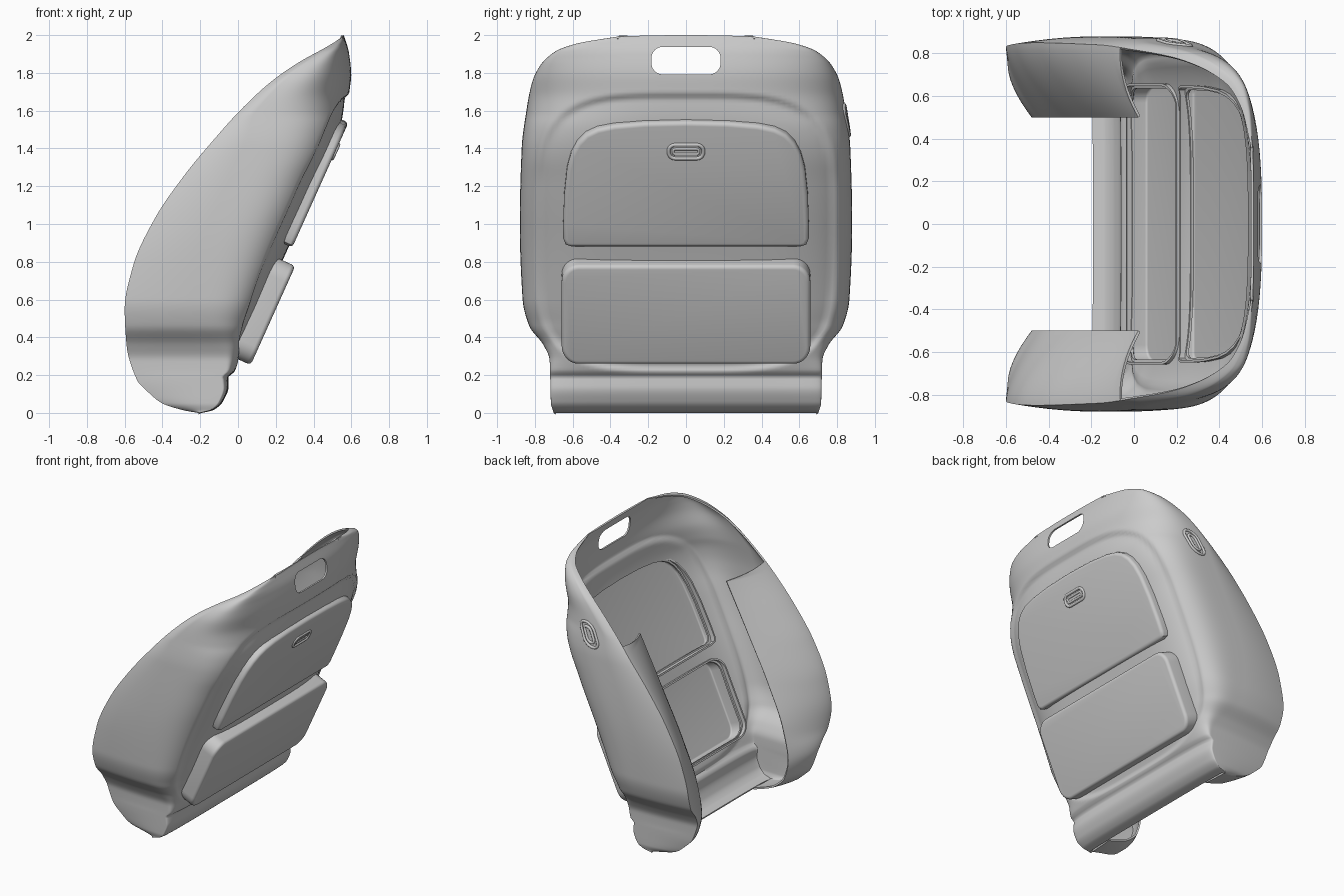
import bpy, bmesh, math
from mathutils import Vector

if "Cube" in bpy.data.objects:
    bpy.data.objects.remove(bpy.data.objects["Cube"])


def smooth(table):
    """Smooth curve through (z, value) pairs."""
    def f(z):
        n = len(table)
        i = max(0, min(n - 2, sum(1 for p in table if p[0] <= z) - 1))
        sl = lambda k: (table[k + 1][1] - table[k][1]) / (table[k + 1][0] - table[k][0])

        def tan(k):
            if k == 0:
                return sl(0)
            if k == n - 1:
                return sl(n - 2)
            a, b = sl(k - 1), sl(k)
            return 0 if a * b <= 0 else 2 * a * b / (a + b)
        (z0, v0), (z1, v1) = table[i], table[i + 1]
        h = z1 - z0
        t = max(0, min(1, (z - z0) / h))
        return ((2*t**3 - 3*t*t + 1) * v0 + (t**3 - 2*t*t + t) * h * tan(i)
                + (3*t*t - 2*t**3) * v1 + (t**3 - t*t) * h * tan(i + 1))
    return f


# Side profile: back line, front rim, half width, corner depth, corner squareness, flap edge
back = smooth([(0, -.19), (.015, -.13), (.06, -.08), (.14, -.05), (.19, -.05), (.215, -.02),
               (.25, 0), (.5, .12), (.84, .273), (1.2, .435), (1.5, .56), (1.6, .58),
               (1.7, .59), (1.8, .6), (1.9, .59), (2, .56)])
front = smooth([(0, -.21), (.012, -.28), (.05, -.4), (.1, -.465), (.175, -.535), (.36, -.59),
                (.55, -.6), (.78, -.555), (1.03, -.44), (1.25, -.29), (1.45, -.125), (1.6, .01),
                (1.75, .17), (1.87, .33), (1.95, .465), (2, .555)])
width = smooth([(0, .7), (.05, .715), (.28, .722), (.36, .755), (.46, .83), (.6, .865), (1, .88),
                (1.4, .87), (1.6, .845), (1.75, .815), (1.85, .77), (1.93, .69), (1.97, .58), (2, .36)])
corner = smooth([(0, .02), (.2, .05), (.3, .12), (.5, .35), (1, .5), (2, .5)])
square = smooth([(0, 4), (1.3, 4.1), (1.5, 3.6), (1.7, 2.8), (2, 2.7)])
flap_edge = smooth([(0, -.2), (.06, -.36), (.15, -.45), (.28, -.48), (.5, -.44), (.8, -.32),
                    (1.1, -.17), (1.47, .02)])


def section(z):
    """Half section of the shell from back centre to front rim."""
    b, f, w, n = back(z), front(z), width(z), square(z)
    a = min(corner(z), .85 * (b - f))
    g = .02 * max(0, (z - 1.7) / .3) ** 2       # slight crown on the top edge
    pts = []
    for k in range(51):
        t = k / 50 * math.pi / 2
        c, s = max(0, math.cos(t)), math.sin(t)
        r = (c**n + s**n) ** (-1 / n)
        x, y = b - a + a * r * c, w * r * s
        # shallow arched recess in the back
        d = 1 - ((y / .8)**4 + (abs(z - .955) / .74)**4) ** .25
        t2 = max(0, min(1, d / .045))
        if z > .2:
            x -= .022 * t2 * t2 * (3 - 2 * t2)
        pts.append(Vector((x, y, z - g * (y / .6)**2)))
    for k in range(1, 21):
        t = k / 20
        y = w - .03 * t * t
        pts.append(Vector((b - a + (f - b + a) * t, y, z - g * (y / .6)**2)))
    return pts


def make(name, verts, faces):
    me = bpy.data.meshes.new(name)
    me.from_pydata([tuple(v) for v in verts], [], faces)
    ob = bpy.data.objects.new(name, me)
    bpy.context.collection.objects.link(ob)
    return ob


def grid(name, rows):
    m = len(rows[0])
    faces = [(i*m + j, i*m + j + 1, (i+1)*m + j + 1, (i+1)*m + j)
             for i in range(len(rows) - 1) for j in range(m - 1)]
    return make(name, [v for r in rows for v in r], faces)


def thicken(ob, t):
    ob.modifiers.new("Solidify", 'SOLIDIFY').thickness = t


def finish(ob, angle=35):
    bpy.ops.object.select_all(action='DESELECT')
    ob.select_set(True)
    bpy.context.view_layer.objects.active = ob
    bpy.ops.object.convert(target='MESH')
    bpy.ops.object.shade_smooth_by_angle(angle=math.radians(angle))


def rrect(w, h, r, seg=8):
    """Rounded rectangle outline, half sizes w and h."""
    out = []
    for q, (sx, sy) in enumerate([(1, 1), (-1, 1), (-1, -1), (1, -1)]):
        for k in range(seg + 1):
            a = math.pi / 2 * (q + k / seg)
            out.append((sx * (w - r) + r * math.cos(a), sy * (h - r) + r * math.sin(a)))
    return out


NORMAL = Vector((1, 0, -.45)).normalized()


def on_plane(y, z, d):
    """Point on the sloping back plane, lifted by d."""
    return Vector((-.12 + .45 * z, y, z)) + NORMAL * d


def prism(name, outline, d0, d1, closed=True, skirt=0):
    """Slab on the back plane; skirt makes its sides reach deeper."""
    n = len(outline)
    verts = [on_plane(y, z, d0 - skirt * (abs(y) / .65)**5) for y, z in outline]
    verts += [on_plane(y, z, d1) for y, z in outline]
    faces = [(i, (i + 1) % n, n + (i + 1) % n, n + i) for i in range(n)]
    faces.append(tuple(range(n, 2 * n)))
    if closed:
        faces.append(tuple(reversed(range(n))))
    return make(name, verts, faces)


def ring(name, pts, r):
    cu = bpy.data.curves.new(name, 'CURVE')
    cu.dimensions = '3D'
    cu.bevel_depth, cu.bevel_resolution = r, 3
    sp = cu.splines.new('POLY')
    sp.points.add(len(pts) - 1)
    for p, v in zip(sp.points, pts):
        p.co = (*v, 1)
    sp.use_cyclic_u = True
    ob = bpy.data.objects.new(name, cu)
    bpy.context.collection.objects.link(ob)
    finish(ob, 60)


# Panel outlines on the back
half = [(.61, .88), (.638, .89), (.65, .92), (.65, 1.0), (.645, 1.15), (.63, 1.29), (.608, 1.37),
        (.575, 1.43), (.53, 1.475), (.47, 1.504), (.38, 1.523), (.22, 1.537), (0, 1.542)]
upper = half + [(-y, z) for y, z in reversed(half[:-1])]
lower = [(y, z + .543) for y, z in rrect(.658, .262, .09)]

# Shell: curved back with side wings
rows = []
N = 150
for i in range(N + 1):
    s = section(1 - math.cos(math.pi * i / N))
    rows.append([Vector((p.x, -p.y, p.z)) for p in reversed(s[1:])] + s)
shell = grid("shell", rows)
thicken(shell, .012)

# Cut panel openings and the grip hole
cutters = []
for nm, outline, c in (("upper_cutter", upper, 1.21), ("lower_cutter", lower, .543)):
    cutters.append(prism(nm, [(y * .965, c + (z - c) * .94) for y, z in outline], -.25, .2))
grip = rrect(.183, .073, .06)
cutters.append(prism("grip_cutter", grip, -.3, .2))
for v in cutters[2].data.vertices:          # grip hole runs straight along x
    y, z = grip[v.index % len(grip)]
    v.co = (.3 if v.index < len(grip) else .9, y, z + 1.865)
for c in cutters:
    c.hide_render = True
    m = shell.modifiers.new("Cut", 'BOOLEAN')
    m.operation, m.solver, m.object = 'DIFFERENCE', 'EXACT', c
finish(shell, 65)
for c in cutters:
    bpy.data.objects.remove(c)

# Front bolster flaps folded inward from the rim
rows = []
for i in range(91):
    row = []
    for j in range(21):
        t = j / 20
        z = (1.52 - .05 * t) * (1 - math.cos(math.pi * i / 90)) / 2
        f, y0 = front(z), width(z) - .03
        row.append(Vector((f + (flap_edge(z) - f) * t**1.5, y0 + (.5 - y0) * t, z)))
    rows.append(row)
flap = grid("bolster_flap", rows)
thicken(flap, .012)
flap.modifiers.new("Mirror", 'MIRROR').use_axis = (False, True, False)
finish(flap, 50)

# Upper panel and raised lower pocket, hollow from inside
for nm, outline, d0, d1 in (("upper_panel", upper, -.03, .012), ("lower_pocket", lower, -.02, .067)):
    p = prism(nm, outline, d0, d1, closed=False, skirt=.055)
    bv = p.modifiers.new("Bevel", 'BEVEL')
    bv.width, bv.segments, bv.limit_method, bv.angle_limit = .022, 4, 'ANGLE', math.radians(50)
    thicken(p, .012)
    finish(p)

# Pull handle on the upper panel
ring("pull_handle_rim", [on_plane(y, z + 1.388, .012) for y, z in rrect(.092, .036, .034)], .01)
ring("pull_handle_core", [on_plane(y, z + 1.388, .01) for y, z in rrect(.068, .014, .013)], .008)


def on_side(u, v):
    """Point on the +y side surface around the side button."""
    z = 1.55 + v
    x = .19 + u + .5 * v
    s = section(z)
    for p, q in zip(s, s[1:]):
        if q.x <= x <= p.x and p.y > .3:
            return p.lerp(q, (p.x - x) / max(1e-6, p.x - q.x))
    return s[-1]


# Oval side button, on one side only
ring("side_button_rim", [on_side(u, v) for u, v in rrect(.055, .08, .05)], .01)
ring("side_button_core", [on_side(u, v) for u, v in rrect(.028, .05, .026)], .01)
